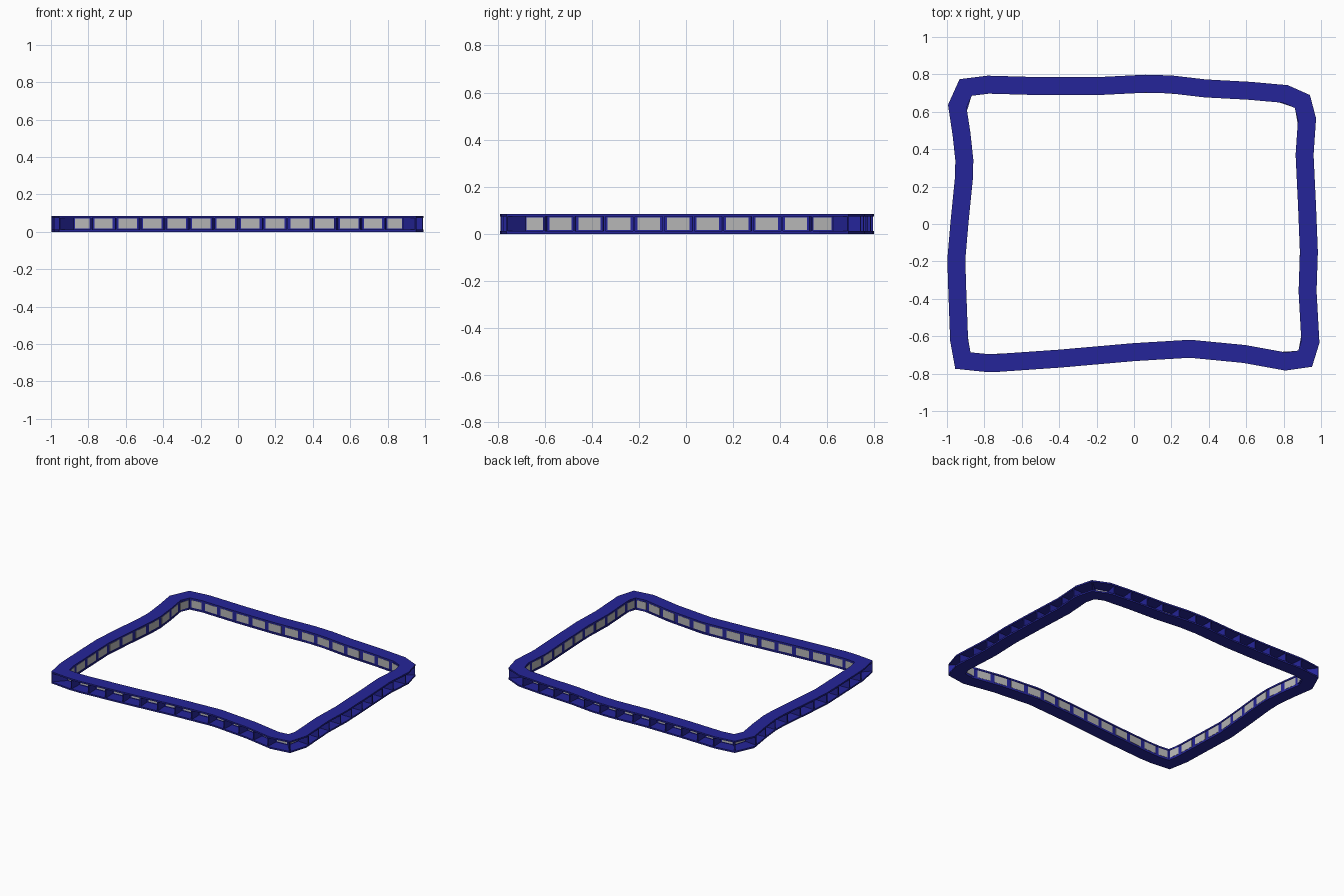
import bpy, bmesh
from mathutils import Vector

cube = bpy.data.objects.get("Cube")
if cube:
    bpy.data.objects.remove(cube, do_unlink=True)


def material(name, rgb):
    m = bpy.data.materials.new(name)
    m.use_nodes = True
    m.diffuse_color = (*rgb, 1)
    m.node_tree.nodes["Principled BSDF"].inputs["Base Color"].default_value = (*rgb, 1)
    return m


BLUE = material("deep_blue", (0.018, 0.018, 0.32))
GREY = material("light_grey", (0.47, 0.47, 0.47))

HALF, TOP, SHEET = 0.048, 0.085, 0.011

# Centre line of the ring, one list per side, clockwise from back right corner
SIDES = [
    ([(-.90, .73), (-.78, .745), (-.5, .737), (-.2, .737), (.06, .75), (.2, .746),
      (.38, .725), (.62, .712), (.81, .695)], 14),
    ([(.9, .655), (.925, .56), (.912, .37), (.925, .1), (.935, -.15), (.928, -.36),
      (.943, -.63)], 11),
    ([(.915, -.72), (.81, -.735), (.59, -.695), (.3, -.667), (0, -.685), (-.4, -.72),
      (-.72, -.742), (-.8, -.742)], 14),
    ([(-.915, -.73), (-.935, -.62), (-.945, -.35), (-.95, -.19), (-.932, .02),
      (-.91, .24), (-.907, .34), (-.922, .48), (-.945, .63)], 11),
]
path = [Vector(p) for pts, _ in SIDES for p in pts]
N = len(path)


def normal(a, b):
    d = (b - a).normalized()
    return Vector((-d.y, d.x))


# Outward mitre at every path point
mitres = []
for i, p in enumerate(path):
    n1, n2 = normal(path[i - 1], p), normal(p, path[(i + 1) % N])
    m = (n1 + n2).normalized()
    mitres.append(m / m.dot(n1))


def prism(bm, plan, z0, z1):
    """Closed prism over a plan outline."""
    low = [bm.verts.new((p.x, p.y, z0)) for p in plan]
    high = [bm.verts.new((p.x, p.y, z1)) for p in plan]
    bm.faces.new(low[::-1])
    bm.faces.new(high)
    for i in range(len(plan)):
        j = (i + 1) % len(plan)
        bm.faces.new((low[i], low[j], high[j], high[i]))


def finish(bm, name, mat):
    bmesh.ops.recalc_face_normals(bm, faces=bm.faces)
    mesh = bpy.data.meshes.new(name)
    bm.to_mesh(mesh)
    bm.free()
    mesh.materials.append(mat)
    bpy.context.collection.objects.link(bpy.data.objects.new(name, mesh))


def ring_plate(name, z0, z1):
    bm = bmesh.new()
    loops = [[bm.verts.new((*(p + m * d), z)) for p, m in zip(path, mitres)]
             for d, z in ((HALF, z0), (HALF, z1), (-HALF, z1), (-HALF, z0))]
    for k in range(4):
        a, b = loops[k], loops[(k + 1) % 4]
        for i in range(N):
            j = (i + 1) % N
            bm.faces.new((a[i], a[j], b[j], b[i]))
    finish(bm, name, BLUE)


ring_plate("bottom_plate", 0, SHEET)
ring_plate("top_plate", TOP - SHEET, TOP)


def station(start, count, t):
    """Point and mitre at fraction t along one side."""
    ids = [(start + k) % N for k in range(count + 1)]
    lengths = [(path[b] - path[a]).length for a, b in zip(ids, ids[1:])]
    left = t * sum(lengths)
    for a, b, seg in zip(ids, ids[1:], lengths):
        if left <= seg:
            return path[a].lerp(path[b], left / seg), mitres[a].lerp(mitres[b], left / seg)
        left -= seg
    return path[ids[-1]], mitres[ids[-1]]


def bay_quad(a, b, d0, d1, margin):
    """Plan of a slab between two stations, trimmed at both ends."""
    def at(d, t):
        return (a[0] + a[1] * d).lerp(b[0] + b[1] * d, t)
    return [at(d0, margin), at(d0, 1 - margin), at(d1, 1 - margin), at(d1, margin)]


# Inner wall, window panels and cross fins, bay by bay
wall, panels, fins = bmesh.new(), bmesh.new(), bmesh.new()
start = 0
for pts, bays in SIDES:
    stops = [station(start, len(pts), i / bays) for i in range(bays + 1)]
    for a, b in zip(stops, stops[1:]):
        prism(wall, bay_quad(a, b, -.045, -.037, 0), SHEET, TOP - SHEET)
        prism(panels, bay_quad(a, b, -.0465, -.0355, .12), .017, .07)
        c, m = a
        side = Vector((m.y, -m.x)).normalized() * .004
        inner, outer = c - m * .04, c + m * .046
        prism(fins, [inner - side, inner + side, outer + side, outer - side],
              SHEET, TOP - SHEET)
    start += len(pts)
finish(wall, "inner_wall", BLUE)
finish(panels, "window_panels", GREY)
finish(fins, "cross_fins", BLUE)
